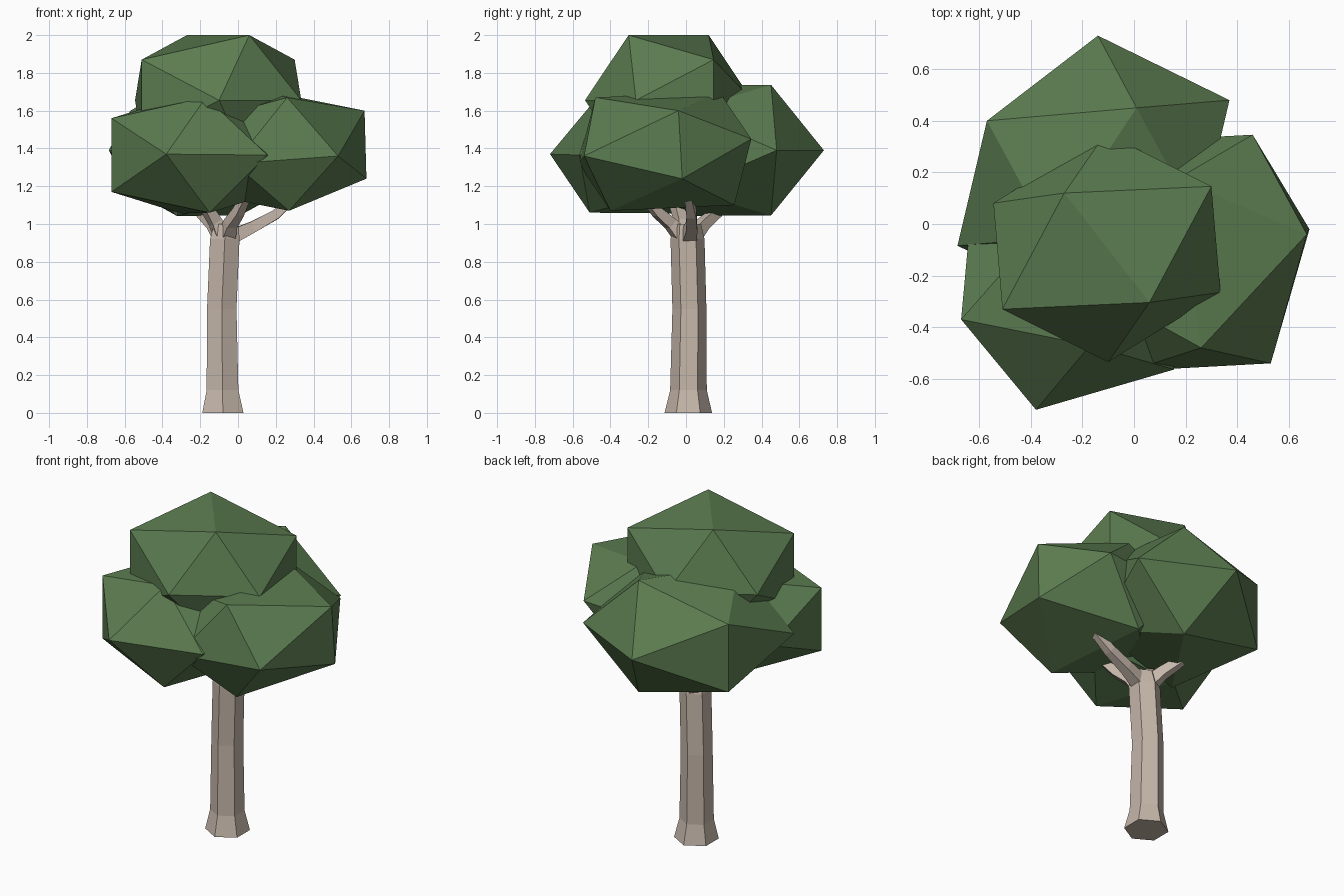
import bpy, bmesh, math
from mathutils import Vector

if "Cube" in bpy.data.objects:
    bpy.data.objects.remove(bpy.data.objects["Cube"])


def material(name, rgb):
    m = bpy.data.materials.new(name)
    m.diffuse_color = (*rgb, 1)
    m.use_nodes = True
    m.node_tree.nodes["Principled BSDF"].inputs["Base Color"].default_value = m.diffuse_color
    return m


LEAF = material("leaf_green", (0.105, 0.2, 0.08))
BARK = material("bark", (0.56, 0.47, 0.40))


def finish(bm, name, mat):
    bmesh.ops.recalc_face_normals(bm, faces=bm.faces[:])
    me = bpy.data.meshes.new(name)
    bm.to_mesh(me)
    bm.free()
    me.materials.append(mat)
    ob = bpy.data.objects.new(name, me)
    bpy.context.collection.objects.link(ob)
    return ob


def clump(name, centre, half):
    """Stretched icosahedron: six corners plus the opposite corner of each."""
    bm = bmesh.new()
    c = Vector(centre)
    for p in map(Vector, half):
        bm.verts.new(p)
        bm.verts.new(2 * c - p)
    bmesh.ops.convex_hull(bm, input=bm.verts[:])
    return finish(bm, name, LEAF)


def tube(name, path, radii, sides, upright=False):
    """Tapered faceted tube with capped ends."""
    bm = bmesh.new()
    pts = [Vector(p) for p in path]
    rings = []
    for i, (p, r) in enumerate(zip(pts, radii)):
        d = pts[min(i + 1, len(pts) - 1)] - pts[max(i - 1, 0)]
        z = Vector((0, 0, 1)) if upright else d.normalized()
        ref = Vector((1, 0, 0)) if upright else Vector((0, 0, 1))
        x = (ref - z * ref.dot(z)).normalized()
        y = z.cross(x)
        ring = []
        for k in range(sides):
            a = math.tau * (k + 0.5) / sides
            ring.append(bm.verts.new(p + r * (x * math.cos(a) + y * math.sin(a))))
        rings.append(ring)
    for lo, hi in zip(rings, rings[1:]):
        for k in range(sides):
            j = (k + 1) % sides
            bm.faces.new((lo[k], lo[j], hi[j], hi[k]))
    bm.faces.new(rings[0])
    bm.faces.new(rings[-1])
    return finish(bm, name, BARK)


# Foliage clumps
clump("top_foliage", (-.105, -.092, 1.655), [
    (-.27, .12, 2.0), (-.27, .12, 1.31), (-.51, -.33, 1.87),
    (-.51, -.33, 1.44), (-.10, -.535, 1.655), (.335, -.265, 1.655)])
clump("back_foliage", (-.157, .198, 1.39), [
    (.01, .45, 1.737), (.01, .45, 1.045), (-.57, .40, 1.60),
    (-.57, .40, 1.18), (-.14, .73, 1.39), (.37, .48, 1.39)])
clump("left_foliage", (-.237, -.244, 1.363), [
    (-.17, -.47, 1.67), (-.15, -.51, 1.06), (-.67, -.37, 1.56),
    (-.67, -.37, 1.17), (-.38, -.72, 1.37), (.155, -.564, 1.365)])
clump("right_foliage", (.22, -.112, 1.385), [
    (.26, -.48, 1.67), (.27, -.40, 1.07), (.67, -.04, 1.60),
    (.68, -.02, 1.24), (.53, -.54, 1.36), (-.02, -.57, 1.32)])

# Trunk with flared foot
tube("trunk",
     [(-.08, .012, 0), (-.082, .013, .12), (-.086, .018, .55), (-.07, .008, .92), (-.062, .005, 1.0)],
     [.126, .097, .09, .09, .075], 6, upright=True)

# Forking branches
R = [.055, .042, .036, .025]
tube("right_branch", [(-.04, .015, .93), (.08, .03, .985), (.2, .03, 1.05), (.32, .01, 1.16)], R, 4)
tube("back_left_branch", [(-.08, .03, .93), (-.13, .09, 1.0), (-.19, .16, 1.06), (-.25, .23, 1.16)], R, 4)
tube("front_branch", [(-.06, -.02, .93), (-.04, -.08, 1.0), (.0, -.15, 1.06), (.05, -.23, 1.16)], R, 4)
tube("left_branch", [(-.08, -.01, .93), (-.12, -.02, 1.01), (-.17, -.05, 1.09), (-.2, -.08, 1.22)], R, 4)
